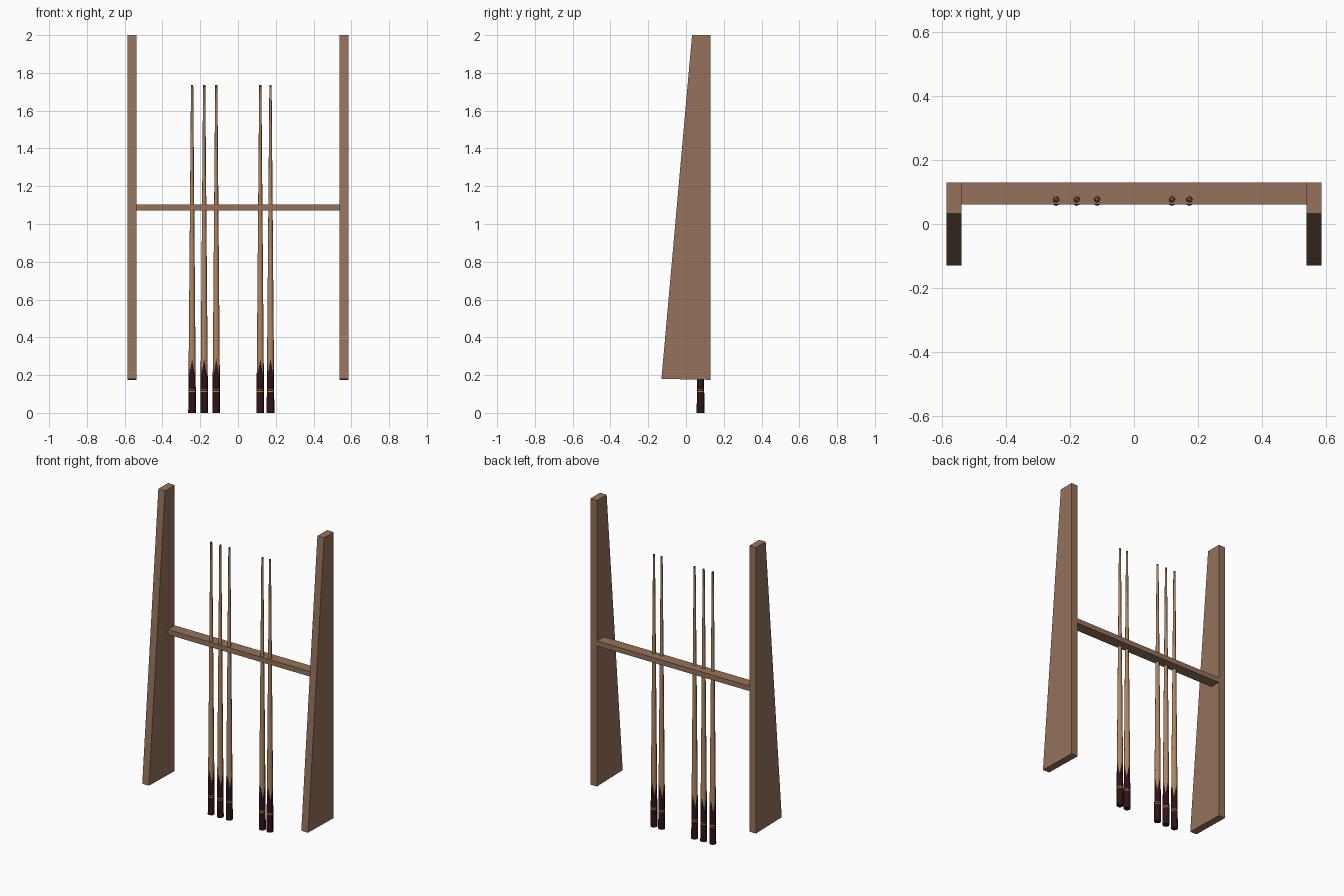
import bpy, bmesh, math

if "Cube" in bpy.data.objects:
    bpy.data.objects.remove(bpy.data.objects["Cube"])

def mat(name, rgb):
    m = bpy.data.materials.new(name)
    m.diffuse_color = (*rgb, 1)
    m.use_nodes = True
    m.node_tree.nodes["Principled BSDF"].inputs["Base Color"].default_value = m.diffuse_color
    return m

WOOD = mat("brown_wood", (0.300, 0.170, 0.105))
PALE = mat("pale_wood_inlay", (0.44, 0.28, 0.16))
BUTT = mat("dark_maroon", (0.030, 0.006, 0.008))
GOLD = mat("gold_ring", (0.42, 0.26, 0.07))
SHAFT = mat("tan_shaft", (0.43, 0.24, 0.125))
TIP = mat("grey_tip", (0.10, 0.10, 0.11))

def finish(name, bm, mats):
    bmesh.ops.recalc_face_normals(bm, faces=bm.faces)
    me = bpy.data.meshes.new(name)
    bm.to_mesh(me)
    bm.free()
    for m in mats:
        me.materials.append(m)
    ob = bpy.data.objects.new(name, me)
    bpy.context.collection.objects.link(ob)
    return ob

def slab(name, profile, x0, x1, m):
    """Extrude a (y, z) profile along x."""
    bm = bmesh.new()
    a = [bm.verts.new((x0, y, z)) for y, z in profile]
    b = [bm.verts.new((x1, y, z)) for y, z in profile]
    bm.faces.new(a)
    bm.faces.new(b)
    n = len(profile)
    for i in range(n):
        j = (i + 1) % n
        bm.faces.new((a[i], a[j], b[j], b[i]))
    return finish(name, bm, [m])

# Tapered side panels
side = [(-0.13, 0.18), (0.13, 0.175), (0.13, 2.0), (0.032, 2.0)]
slab("left_panel", side, -0.585, -0.538, WOOD)
slab("right_panel", side, 0.538, 0.585, WOOD)

# Crossbar holding the cues
slab("crossbar", [(0.061, 1.072), (0.13, 1.072), (0.13, 1.104), (0.061, 1.104)],
     -0.538, 0.538, WOOD)

# Thin pale inlay lines on the right panel's front edge
def front_y(z):
    return -0.13 + (z - 0.18) * 0.162 / 1.82
for k, z in enumerate((0.391, 0.405)):
    y0, y1 = front_y(z) - 0.001, front_y(z + 0.005) - 0.001
    slab(f"panel_inlay_{k + 1}", [(y0, z), (y0 + 0.003, z), (y1 + 0.003, z + 0.005), (y1, z + 0.005)],
         0.540, 0.583, PALE)

# Cues: eight-sided tapered lofts, with spliced points where butt meets shaft
SIDES = 8
def radius(z):
    return 0.0205 - 0.0145 * z / 1.735

# (height at even corners, height at odd corners, material index above this ring)
RINGS = [(0.0, 0.0, 0), (0.111, 0.111, 1), (0.115, 0.115, 0), (0.121, 0.121, 1),
         (0.125, 0.125, 0), (0.285, 0.205, 2), (0.30, 0.30, 2), (1.722, 1.722, 3),
         (1.735, 1.735, 3)]

def cue(name, cx, cy):
    bm = bmesh.new()
    loops = []
    for even, odd, _ in RINGS:
        ring = []
        for i in range(SIDES):
            z = odd if i % 2 else even
            a = 2 * math.pi * i / SIDES
            r = radius(z)
            ring.append(bm.verts.new((cx + r * math.cos(a), cy + r * math.sin(a), z)))
        loops.append(ring)
    for k in range(len(RINGS) - 1):
        for i in range(SIDES):
            j = (i + 1) % SIDES
            f = bm.faces.new((loops[k][i], loops[k][j], loops[k + 1][j], loops[k + 1][i]))
            f.material_index = RINGS[k][2]
            f.smooth = True
    bm.faces.new(loops[0]).material_index = 0
    bm.faces.new(loops[-1]).material_index = 3
    ob = finish(name, bm, [BUTT, GOLD, SHAFT, TIP])
    bpy.context.view_layer.objects.active = ob
    ob.select_set(True)
    bpy.ops.object.shade_smooth_by_angle(angle=math.radians(50))
    ob.select_set(False)

for n, x in enumerate((-0.243, -0.179, -0.115, 0.118, 0.172)):
    cue(f"cue_{n + 1}", x, 0.077)
